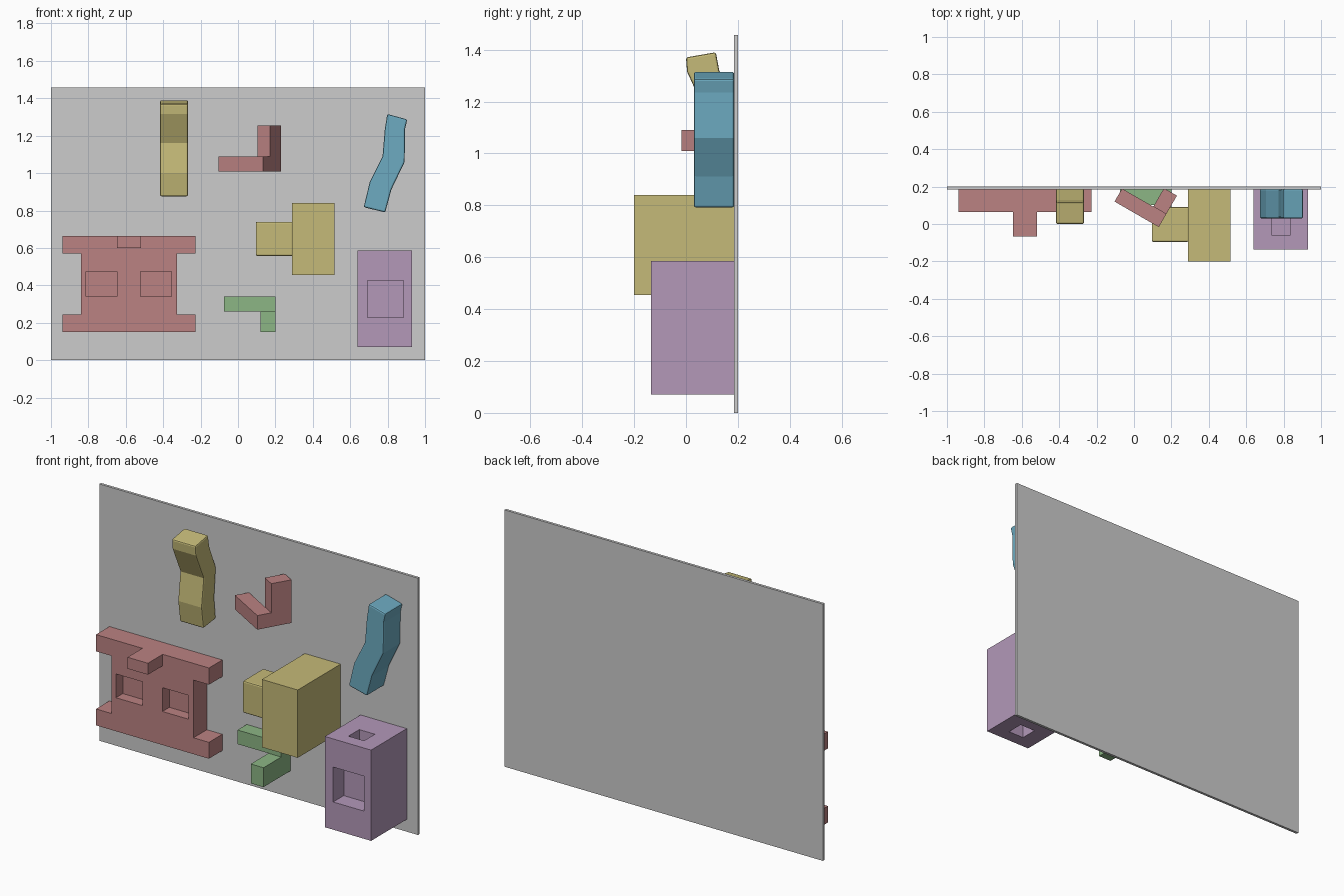
import bpy, bmesh, math
from mathutils import Vector

if "Cube" in bpy.data.objects:
    bpy.data.objects.remove(bpy.data.objects["Cube"])


def lin(c):
    c /= 255
    return c / 12.92 if c <= 0.04045 else ((c + 0.055) / 1.055) ** 2.4


def material(name, r, g, b):
    m = bpy.data.materials.new(name)
    m.diffuse_color = (lin(r), lin(g), lin(b), 1)
    m.use_nodes = True
    m.node_tree.nodes["Principled BSDF"].inputs["Base Color"].default_value = m.diffuse_color
    return m


GREY = material("panel_grey", 204, 204, 204)
RED = material("dusty_red", 187, 130, 130)
YELLOW = material("mustard", 197, 186, 120)
BLUE = material("teal_blue", 109, 171, 193)
GREEN = material("soft_green", 140, 182, 133)
PURPLE = material("lilac", 179, 152, 185)

BACK = 0.186  # blocks end just inside the panel face


def prism(name, profile, offset, mat, bevel=0):
    """Extrude a closed 3D outline along an offset vector."""
    bm = bmesh.new()
    face = bm.faces.new([bm.verts.new(p) for p in profile])
    ext = bmesh.ops.extrude_face_region(bm, geom=[face])
    verts = [v for v in ext["geom"] if isinstance(v, bmesh.types.BMVert)]
    bmesh.ops.translate(bm, verts=verts, vec=Vector(offset))
    bmesh.ops.recalc_face_normals(bm, faces=bm.faces)
    me = bpy.data.meshes.new(name)
    bm.to_mesh(me)
    bm.free()
    ob = bpy.data.objects.new(name, me)
    bpy.context.collection.objects.link(ob)
    me.materials.append(mat)
    if bevel:
        mod = ob.modifiers.new("soft_edges", "BEVEL")
        mod.width = bevel
        mod.segments = 2
        mod.limit_method = "ANGLE"
        mod.angle_limit = math.radians(50)
    return ob


def box(name, x, y, z, mat, bevel=0):
    base = [(x[0], y[0], z[0]), (x[1], y[0], z[0]),
            (x[1], y[1], z[0]), (x[0], y[1], z[0])]
    return prism(name, base, (0, 0, z[1] - z[0]), mat, bevel)


def cut(target, x, y, z):
    """Sink a rectangular recess into a block."""
    c = box(target.name + "_cutter", x, y, z, target.data.materials[0])
    c.hide_render = True
    c.hide_viewport = True
    c.display_type = "WIRE"
    mod = target.modifiers.new("recess", "BOOLEAN")
    mod.object = c
    mod.operation = "DIFFERENCE"
    mod.solver = "EXACT"


# Backing panel
box("back_panel", (-1, 1), (0.185, 0.2), (0, 1.457), GREY)

# Wide red block with flanges, two recessed windows and a ledge
x0, x1, x2, x3 = -0.937, -0.84, -0.325, -0.228
z0, z1, z2, z3 = 0.15, 0.243, 0.57, 0.665
outline = [(x0, z0), (x3, z0), (x3, z1), (x2, z1), (x2, z2), (x3, z2),
           (x3, z3), (x0, z3), (x0, z2), (x1, z2), (x1, z1), (x0, z1)]
fort = prism("flanged_block", [(x, 0.065, z) for x, z in outline],
             (0, BACK - 0.065, 0), RED)
for a, b in ((-0.812, -0.646), (-0.52, -0.355)):
    cut(fort, (a, b), (0.0, 0.127), (0.34, 0.475))
box("block_ledge", (-0.646, -0.518), (-0.068, 0.066), (0.6, 0.665), RED)

# Purple box with a front recess and recesses in top and bottom
tower = box("recessed_box", (0.64, 0.93), (-0.135, BACK), (0.07, 0.585), PURPLE)
cut(tower, (0.692, 0.886), (-0.2, -0.04), (0.227, 0.425))
cut(tower, (0.737, 0.835), (-0.062, 0.035), (0.485, 0.65))
cut(tower, (0.737, 0.835), (-0.062, 0.035), (0.0, 0.17))

# Large mustard box with a smaller one on its side
box("large_box", (0.29, 0.515), (-0.2, BACK), (0.455, 0.84), YELLOW)
box("side_box", (0.095, 0.295), (-0.095, 0.09), (0.558, 0.74), YELLOW, 0.008)

# Green bracket
box("bracket_arm", (-0.075, 0.2), (0.102, BACK), (0.26, 0.34), GREEN)
box("bracket_leg", (0.12, 0.2), (-0.057, BACK), (0.15, 0.26), GREEN)

# Red corner piece, turned 30 degrees: low arm and upright post
u = Vector((math.cos(math.radians(30)), -0.5, 0))
v = Vector((0.5, math.cos(math.radians(30)), 0))
p = Vector((-0.104, 0.12, 1.01))
arm = [p, p + u * 0.273, p + u * 0.273 + v * 0.08, p + v * 0.08]
prism("corner_arm", arm, (0, 0, 0.08), RED)
q = p + u * 0.193 + v * 0.08
post = [q, q + u * 0.08, q + u * 0.08 + v * 0.114, q + v * 0.114]
prism("corner_post", post, (0, 0, 0.245), RED)

# Mustard bent block, kinked toward the front at the top
bend = [(0.0, 1.37), (0.004, 1.315), (0.075, 1.16), (0.055, 1.0),
        (0.073, 0.875), (0.185, 0.89), (0.172, 1.01), (0.186, 1.18),
        (0.128, 1.32), (0.115, 1.39)]
prism("bent_block_front", [(-0.417, y, z) for y, z in bend], (0.15, 0, 0),
      YELLOW, 0.008)

# Blue bent block, kinked sideways
bend = [(0.798, 1.316), (0.785, 1.235), (0.773, 1.09), (0.705, 0.955),
        (0.672, 0.818), (0.787, 0.79), (0.82, 0.912), (0.891, 1.06),
        (0.893, 1.235), (0.905, 1.287)]
prism("bent_block_side", [(x, 0.03, z) for x, z in bend],
      (0, BACK - 0.03, 0), BLUE, 0.008)
